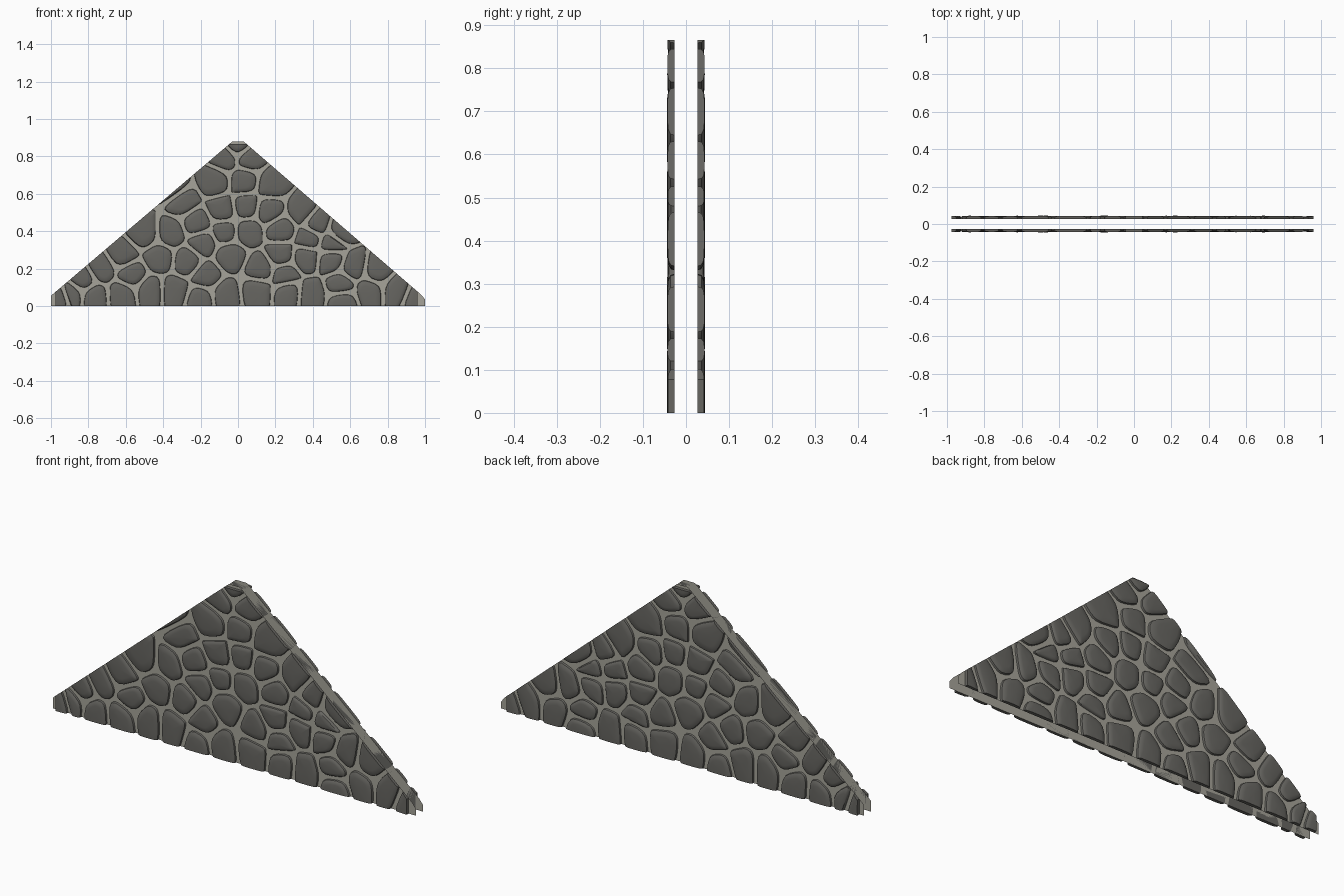
import bpy, bmesh, random
from mathutils import Vector

if "Cube" in bpy.data.objects:
    bpy.data.objects.remove(bpy.data.objects["Cube"])

random.seed(4)
BASE, TOP, GAP = 0.027, 0.0445, 0.010   # mortar plane depth, stone face depth, half joint


def material(name, rgb):
    m = bpy.data.materials.new(name)
    m.diffuse_color = (*rgb, 1)
    m.use_nodes = True
    m.node_tree.nodes["Principled BSDF"].inputs["Base Color"].default_value = m.diffuse_color
    return m


STONE = material("dark stone", (0.135, 0.132, 0.120))
MORTAR = material("pale mortar", (0.38, 0.37, 0.32))

# gable outline (x, z), counter-clockwise seen from the front
OUTLINE = [Vector(p) for p in [(-1, 0), (1, 0), (1, 0.035), (0.98, 0.06),
                               (0.03, 0.88), (-0.03, 0.88), (-1, 0.055)]]

# stone centres, course by course (x, z)
LOW = [(-.95, .04), (-.89, .06), (-.77, .05), (-.62, .06), (-.47, .08), (-.34, .08),
       (-.20, .04), (-.07, .06), (.10, .08), (.27, .07), (.39, .06), (.56, .03),
       (.55, .11), (.70, .08), (.85, .08), (.95, .04),
       (-.83, .14), (-.73, .20), (-.62, .27), (-.57, .17), (-.42, .26), (-.27, .24),
       (-.17, .16), (-.04, .27), (.12, .20), (.23, .27), (.25, .17), (.36, .26),
       (.50, .25), (.62, .21), (.74, .19)]
HIGH = [(-.50, .39), (-.36, .39), (-.19, .34), (-.07, .40), (.05, .40), (.23, .41),
        (.38, .36), (.50, .33), (.55, .40), (-.30, .56), (-.22, .44), (-.08, .51),
        (.04, .53), (.17, .51), (.34, .51), (.42, .44), (-.35, .63), (-.12, .67),
        (.03, .67), (.18, .65), (-.07, .79), (.06, .79), (0, .86)]
SITES = [Vector(p) for p in LOW + HIGH]


def clip(poly, point, normal):
    """Keep the part of a convex polygon behind the line."""
    out = []
    for a, b in zip(poly, poly[1:] + poly[:1]):
        da, db = (a - point).dot(normal), (b - point).dot(normal)
        if da <= 0:
            out.append(a)
        if da * db < 0:
            out.append(a.lerp(b, da / (da - db)))
    return out


def outline_planes():
    for a, b in zip(OUTLINE, OUTLINE[1:] + OUTLINE[:1]):
        d = (b - a).normalized()
        yield a, Vector((d.y, -d.x))


def cell(site):
    """Stone shape: cell around a site, shrunk by the joint, corners rounded."""
    poly = [site + Vector(c) for c in [(-.16, -.16), (.16, -.16), (.16, .16), (-.16, .16)]]
    for other in SITES:
        if other is not site:
            n = (other - site).normalized()
            poly = clip(poly, (site + other) / 2 - n * GAP, n)
    for p, n in outline_planes():
        poly = clip(poly, p + n * 0.04, n)
    for t in (0.2, 0.25):
        poly = [q for a, b in zip(poly, poly[1:] + poly[:1])
                for q in (a.lerp(b, t), a.lerp(b, 1 - t))]
    return poly


def finish(name, bm, mat):
    me = bpy.data.meshes.new(name)
    bm.to_mesh(me)
    bm.free()
    me.materials.append(mat)
    ob = bpy.data.objects.new(name, me)
    bpy.context.collection.objects.link(ob)
    mod = ob.modifiers.new("back side", 'MIRROR')
    mod.use_axis = (False, True, False)
    return ob


# mortar sheets
bm = bmesh.new()
bm.faces.new([bm.verts.new((p.x, -BASE, p.y)) for p in OUTLINE])
finish("mortar_sheets", bm, MORTAR)

# domed stones
bm = bmesh.new()
for site in SITES:
    poly = cell(site)
    if len(poly) < 3:
        continue
    mid = sum(poly, Vector((0, 0))) / len(poly)
    top = TOP - random.uniform(0, 0.002)
    rings = []
    for scale, y in ((1, BASE), (0.97, top - 0.008), (0.84, top - 0.003), (0.6, top - 0.0008)):
        ring = [mid + (p - mid) * scale for p in poly]
        rings.append([bm.verts.new((p.x, -y, p.y)) for p in ring])
    n = len(poly)
    for lo, hi in zip(rings, rings[1:]):
        for i in range(n):
            j = (i + 1) % n
            bm.faces.new((lo[i], lo[j], hi[j], hi[i]))
    peak = bm.verts.new((mid.x, -top, mid.y))
    for i in range(n):
        bm.faces.new((rings[-1][i], rings[-1][(i + 1) % n], peak))
    bm.faces.new(rings[0][::-1])

# trim the stones flush with the gable edges
cuts = [(p, n) for p, n in outline_planes()]
cuts += [(Vector((-0.975, 0)), Vector((-1, 0))), (Vector((0.96, 0)), Vector((1, 0))),
         (Vector((0, 0.866)), Vector((0, 1)))]
for p, nrm in cuts:
    res = bmesh.ops.bisect_plane(bm, geom=bm.verts[:] + bm.edges[:] + bm.faces[:], dist=1e-6,
                                 plane_co=(p.x, 0, p.y), plane_no=(nrm.x, 0, nrm.y),
                                 clear_outer=True)
    edges = [e for e in res['geom_cut']
             if isinstance(e, bmesh.types.BMEdge) and e.is_boundary]
    if edges:
        bmesh.ops.holes_fill(bm, edges=edges, sides=0)
bmesh.ops.recalc_face_normals(bm, faces=bm.faces[:])
stones = finish("wall_stones", bm, STONE)
bpy.ops.object.select_all(action='DESELECT')
stones.select_set(True)
bpy.context.view_layer.objects.active = stones
bpy.ops.object.shade_smooth_by_angle(angle=0.6)
